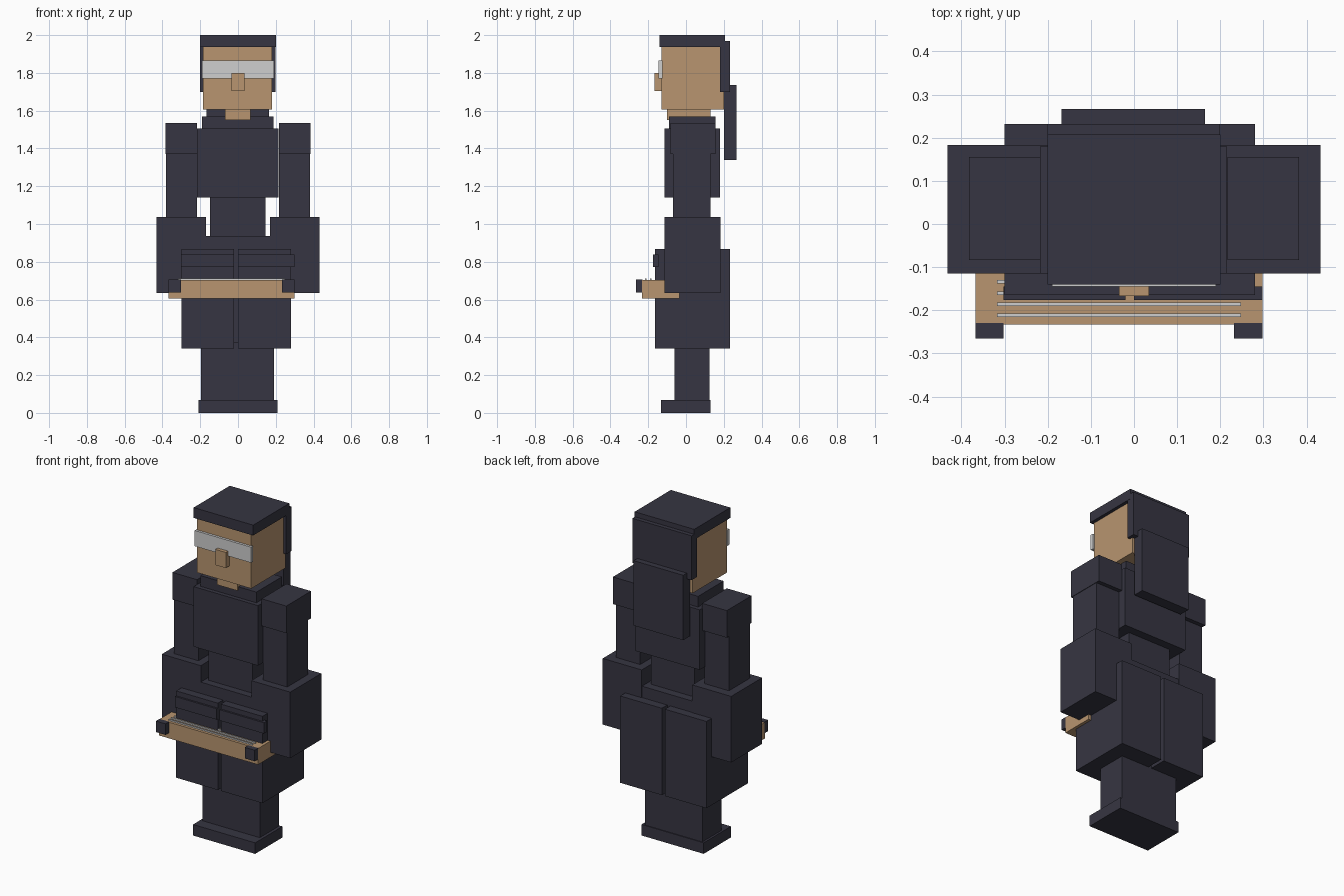
import bpy
import bmesh
from mathutils import Vector

default = bpy.data.objects.get("Cube")
if default:
    bpy.data.objects.remove(default, do_unlink=True)


def material(name, colour):
    mat = bpy.data.materials.new(name)
    mat.use_nodes = True
    mat.diffuse_color = (*colour, 1)
    mat.node_tree.nodes["Principled BSDF"].inputs["Base Color"].default_value = (*colour, 1)
    return mat


dark = material("dark cloth", (0.037, 0.036, 0.054))
tan = material("warm tan", (0.48, 0.30, 0.16))
pale = material("pale grey", (0.62, 0.62, 0.62))


def box(name, mat, x, y, z):
    """Flat-sided block spanning the given ranges on each axis."""
    low, high = (Vector(corner) for corner in zip(x, y, z))
    bm = bmesh.new()
    bmesh.ops.create_cube(bm, size=1)
    bmesh.ops.scale(bm, vec=high - low, verts=bm.verts)
    bmesh.ops.translate(bm, vec=(low + high) / 2, verts=bm.verts)
    mesh = bpy.data.meshes.new(name)
    bm.to_mesh(mesh)
    bm.free()
    mesh.materials.append(mat)
    obj = bpy.data.objects.new(name, mesh)
    bpy.context.collection.objects.link(obj)
    return obj


def box_pair(name, mat, x, y, z):
    """The same block on both sides of the body."""
    box("left_" + name, mat, x, y, z)
    box("right_" + name, mat, (-x[1], -x[0]), y, z)


# Head and face
box("head", tan, x=(-0.185, 0.18), y=(-0.13, 0.2), z=(1.605, 1.94))
box("eye_band", pale, x=(-0.19, 0.19), y=(-0.145, -0.125), z=(1.77, 1.865))
box("nose", tan, x=(-0.035, 0.035), y=(-0.167, -0.12), z=(1.705, 1.8))
box("neck", tan, x=(-0.07, 0.065), y=(-0.1, 0.13), z=(1.55, 1.61))

# Hair
box("hair_top", dark, x=(-0.2, 0.2), y=(-0.14, 0.207), z=(1.937, 2))
box("hair_back", dark, x=(-0.2, 0.198), y=(0.18, 0.232), z=(1.7, 1.97))
box("hair_tail", dark, x=(-0.168, 0.165), y=(0.2, 0.267), z=(1.34, 1.735))

# Torso
box("collar", dark, x=(-0.19, 0.187), y=(-0.09, 0.155), z=(1.49, 1.57))
box("chest", dark, x=(-0.218, 0.215), y=(-0.115, 0.18), z=(1.14, 1.505))
box("waist", dark, x=(-0.148, 0.145), y=(-0.07, 0.13), z=(0.9, 1.15))
box("hips", dark, x=(-0.21, 0.2), y=(-0.115, 0.18), z=(0.37, 0.937))

# Arms with wide hanging sleeves
box_pair("shoulder", dark, x=(0.217, 0.383), y=(-0.083, 0.155), z=(1.37, 1.535))
box_pair("upper_arm", dark, x=(0.217, 0.38), y=(-0.07, 0.13), z=(1, 1.375))
box_pair("sleeve", dark, x=(0.17, 0.432), y=(-0.115, 0.183), z=(0.635, 1.037))

# Split skirt and belt
for side, skirt_x, belt_x in (("right", (-0.3, -0.02), (-0.302, -0.02)),
                              ("left", (0, 0.28), (0, 0.298))):
    box(side + "_skirt", dark, skirt_x, y=(-0.165, 0.232), z=(0.34, 0.868))
    box(side + "_belt", dark, belt_x, y=(-0.176, -0.145), z=(0.772, 0.838))

# Legs and feet
box("legs", dark, x=(-0.197, 0.19), y=(-0.062, 0.125), z=(0.05, 0.4))
box("feet", dark, x=(-0.21, 0.208), y=(-0.132, 0.13), z=(0, 0.067))

# Stringed board held in front
box("board", tan, x=(-0.367, 0.298), y=(-0.233, -0.035), z=(0.605, 0.703))
for i in range(4):
    front = -0.216 + i * 0.026
    box("string_" + str(i), pale, x=(-0.317, 0.248), y=(front, front + 0.008), z=(0.7, 0.711))
for side, peg_x in (("right", (-0.367, -0.302)), ("left", (0.232, 0.298))):
    box(side + "_board_peg", dark, peg_x, y=(-0.265, -0.23), z=(0.638, 0.705))
